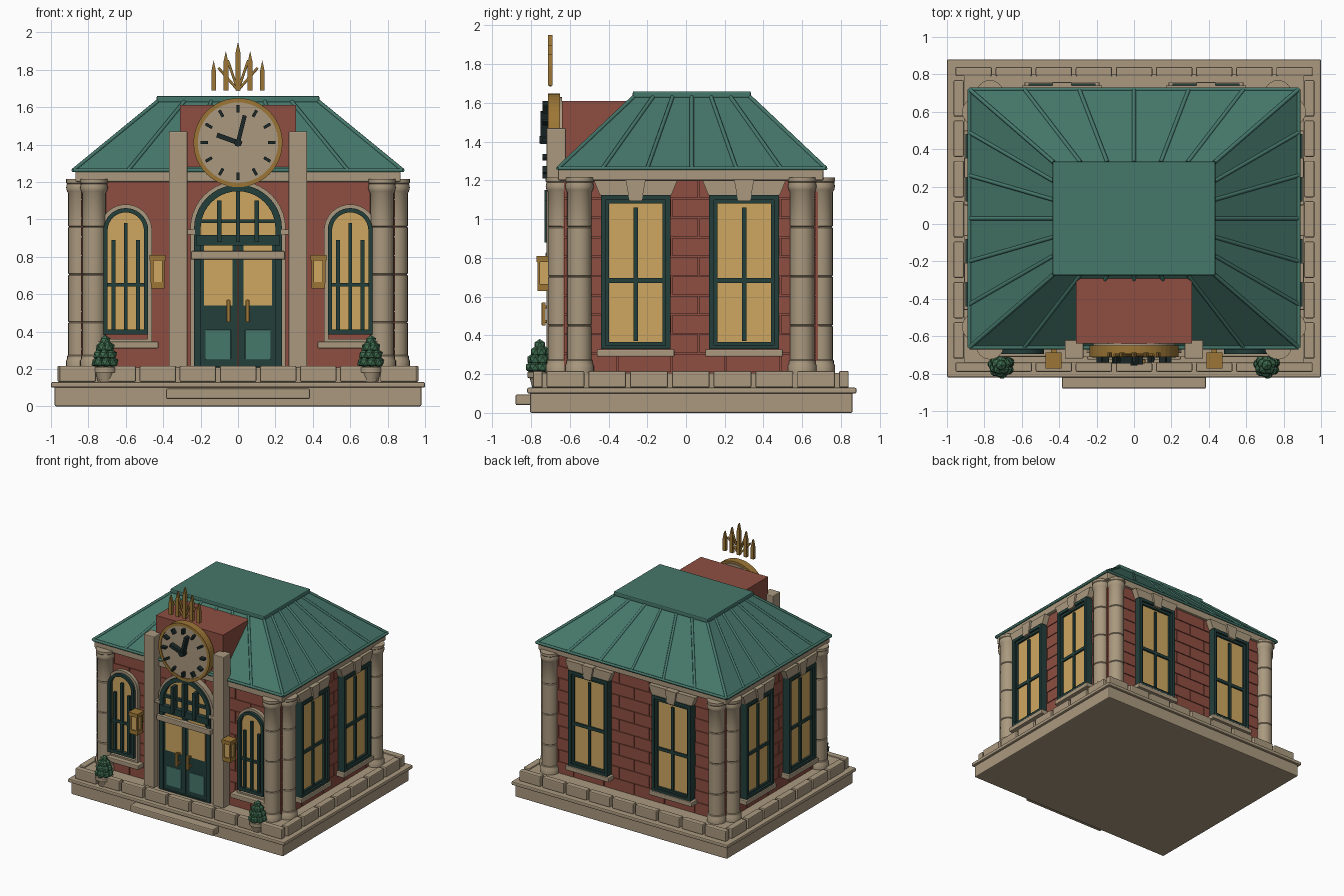
import bpy, bmesh
from math import sin, cos, pi, radians
from mathutils import Matrix, Vector

cube = bpy.data.objects.get("Cube")
if cube:
    bpy.data.objects.remove(cube)


def material(name, *rgb):
    linear = [(c / 255 / 12.92) if c < 11 else ((c / 255 + .055) / 1.055) ** 2.4 for c in rgb]
    m = bpy.data.materials.new(name)
    m.use_nodes = True
    m.diffuse_color = (*linear, 1)
    m.node_tree.nodes["Principled BSDF"].inputs["Base Color"].default_value = (*linear, 1)
    return m


stone = material("stone", 170, 153, 127)
brick = material("brick", 142, 78, 65)
roof_green = material("roof green", 70, 120, 107)
dark_green = material("dark green", 35, 63, 59)
glass = material("warm glass", 207, 167, 97)
gold = material("gold", 156, 118, 54)
leaf = material("leaf", 62, 108, 79)
black = material("clock black", 28, 40, 40)
HOME = Matrix()


def finish(name, bm, mat, M=HOME, bevel=0, smooth=False):
    bmesh.ops.transform(bm, matrix=M, verts=bm.verts)
    bmesh.ops.recalc_face_normals(bm, faces=bm.faces)
    mesh = bpy.data.meshes.new(name)
    bm.to_mesh(mesh)
    bm.free()
    mesh.materials.append(mat)
    ob = bpy.data.objects.new(name, mesh)
    bpy.context.collection.objects.link(ob)
    if bevel:
        mod = ob.modifiers.new("soft edges", 'BEVEL')
        mod.width, mod.segments = bevel, 2
    if smooth:
        bpy.ops.object.select_all(action='DESELECT')
        ob.select_set(True)
        bpy.context.view_layer.objects.active = ob
        bpy.ops.object.shade_smooth_by_angle(angle=radians(35))
    return ob


def boxes(name, mat, items, M=HOME, bevel=0):
    """Each item is x0, x1, y0, y1, z0, z1."""
    bm = bmesh.new()
    for x0, x1, y0, y1, z0, z1 in items:
        place = Matrix.Translation(((x0 + x1) / 2, (y0 + y1) / 2, (z0 + z1) / 2))
        size = Matrix.Diagonal((x1 - x0, y1 - y0, z1 - z0, 1))
        bmesh.ops.create_cube(bm, size=1, matrix=place @ size)
    return finish(name, bm, mat, M, bevel)


def prism(name, mat, outline, y0, y1, M=HOME, hole=None):
    """Extrude an x-z outline along y, optionally with a matching hole."""
    bm = bmesh.new()
    loops = [[bm.verts.new((x, y, z)) for x, z in pts] for pts in (outline, hole or []) for y in (y0, y1)]
    bands = [(0, 1)] + ([(2, 3), (0, 2), (1, 3)] if hole else [])
    n = len(outline)
    for a, b in bands:
        for i in range(n):
            j = (i + 1) % n
            bm.faces.new((loops[a][i], loops[a][j], loops[b][j], loops[b][i]))
    if not hole:
        bm.faces.new(loops[0])
        bm.faces.new(loops[1])
    return finish(name, bm, mat, M)


def lathe(name, mat, profile, x, y, sides=24):
    bm = bmesh.new()
    rings = [[bm.verts.new((r * cos(2 * pi * i / sides), r * sin(2 * pi * i / sides), z))
              for i in range(sides)] for r, z in profile]
    for low, high in zip(rings, rings[1:]):
        for i in range(sides):
            j = (i + 1) % sides
            bm.faces.new((low[i], low[j], high[j], high[i]))
    bm.faces.new(rings[0])
    bm.faces.new(rings[-1])
    return finish(name, bm, mat, Matrix.Translation((x, y, 0)), smooth=True)


def rods(name, mat, lines, radius):
    curve = bpy.data.curves.new(name, 'CURVE')
    curve.dimensions, curve.bevel_depth, curve.bevel_resolution = '3D', radius, 1
    curve.use_fill_caps = True
    for ends in lines:
        spline = curve.splines.new('POLY')
        spline.points.add(1)
        for point, co in zip(spline.points, ends):
            point.co = (*co, 1)
    curve.materials.append(mat)
    bpy.context.collection.objects.link(bpy.data.objects.new(name, curve))


def arch(w, bottom, spring, n=20):
    arc = [(-w * cos(pi * i / n), spring + w * sin(pi * i / n)) for i in range(n + 1)]
    return [(-w, bottom)] + arc + [(w, bottom)]


def rect(w, z0, z1):
    return [(-w, z0), (-w, z1), (w, z1), (w, z0)]


def disc(r, n=48):
    return [(r * sin(2 * pi * i / n), r * cos(2 * pi * i / n)) for i in range(n)]


def side(x, y, angle):
    return Matrix.Translation((x, y, 0)) @ Matrix.Rotation(radians(angle), 4, 'Z')


FRONT, BACK = side(0, -.64, 0), side(0, .69, 180)
LEFT, RIGHT = side(.84, .02, 90), side(-.84, .02, -90)

# Base, step and plinth with its rim of blocks
boxes("base", stone, [(-.98, .98, -.805, .86, 0, .11)], bevel=.008)
boxes("base_lip", stone, [(-1, 1, -.82, .88, .1, .13)], bevel=.008)
boxes("front_step", stone, [(-.385, .385, -.88, -.79, .04, .095)], bevel=.008)
boxes("plinth", stone, [(-.91, .91, -.74, .8, .12, .207)])
rim = []
for i in range(9):
    x = -.965 + i * 1.93 / 9
    rim += [(x + .01, x + .205, y, y + .05, .13, .217) for y in (-.79, .79)]
for i in range(7):
    y = -.73 + i * 1.51 / 7
    rim += [(x, x + .055, y + .01, y + .205, .13, .217) for x in (-.965, .91)]
boxes("plinth_blocks", stone, rim, bevel=.008)

# Brick walls with staggered raised courses
boxes("walls", brick, [(-.832, .832, -.632, .682, .2, 1.22)])
for name, M, half in (("front", FRONT, .83), ("back", BACK, .83), ("left", LEFT, .65), ("right", RIGHT, .65)):
    courses = []
    for row in range(10):
        x = -half - (.14 if row % 2 else 0)
        while x < half:
            a, b = max(x, -half), min(x + .272, half)
            if b - a > .02:
                courses.append((a, b, 0, .012, .21 + row * .1, .304 + row * .1))
            x += .28
    boxes(name + "_bricks", brick, courses, M)

# Paired corner columns built of drums
shaft = [(.074, .207), (.074, .245), (.068, .255), (.068, .27), (.063, .275)]
for z in (.45, .705, .96):
    shaft += [(.063, z - .005), (.058, z), (.063, z + .005)]
shaft += [(.063, 1.14), (.07, 1.15), (.074, 1.17), (.07, 1.19), (.074, 1.195), (.074, 1.215)]
for sx in (-1, 1):
    for x, y in ((.77, -.65), (.845, -.55), (.77, .695), (.845, .6)):
        lathe("corner_column", stone, shaft, sx * x, y)

# Cornice and hipped roof with standing seams
boxes("cornice", stone, [(-.87, .87, -.66, .71, 1.2, 1.26)], bevel=.008)
MID = .03
eave = [Vector((sx * .88, MID + sy * .69, 1.262)) for sx, sy in ((-1, -1), (1, -1), (1, 1), (-1, 1))]
crest = [Vector((sx * .43, MID + sy * .3, 1.63)) for sx, sy in ((-1, -1), (1, -1), (1, 1), (-1, 1))]
bm = bmesh.new()
low, high = [[bm.verts.new(p) for p in ring] for ring in (eave, crest)]
for i in range(4):
    j = (i + 1) % 4
    bm.faces.new((low[i], low[j], high[j], high[i]))
bm.faces.new(low)
bm.faces.new(high)
finish("roof", bm, roof_green)
seams = []
for i in range(4):
    j = (i + 1) % 4
    seams += [(eave[i].lerp(eave[j], k / 6), crest[i].lerp(crest[j], k / 6)) for k in range(6)]
    seams.append((eave[i], eave[j]))
rods("roof_seams", roof_green, seams, .011)
boxes("roof_cap", roof_green, [(-.435, .435, MID - .305, MID + .305, 1.625, 1.66)], bevel=.008)

# Clock tower and its pillars
boxes("clock_tower", brick, [(-.31, .31, -.64, -.27, 1.25, 1.61)])
boxes("tower_pillars", stone, [(x - .05, x + .05, -.72, -.62, .207, 1.47) for x in (-.32, .32)], bevel=.006)

# Clock
CLOCK = Matrix.Translation((0, -.7, 1.41))
prism("clock_face", stone, disc(.22), -.005, .06, CLOCK)
prism("clock_rim", gold, disc(.238), -.012, .05, CLOCK, disc(.215))


def dial_bar(name, angle, width, start, end, depth):
    boxes(name, black, [(-width, width, depth, 0, start, end)], CLOCK @ Matrix.Rotation(radians(angle), 4, 'Y'))


for hour in range(12):
    dial_bar("hour_mark", hour * 30, .008, .16, .2, -.04)
dial_bar("hour_hand", -70, .013, -.02, .12, -.045)
dial_bar("minute_hand", 14, .011, -.02, .15, -.052)
prism("clock_hub", black, disc(.02, 16), -.056, 0, CLOCK)

# Gold finial spikes above the clock
for x, top in ((-.13, 1.85), (-.065, 1.9), (0, 1.95), (.065, 1.9), (.13, 1.85)):
    w = .013
    spike = [(x - w, 1.69), (x - w, top - .06), (x, top), (x + w, top - .06), (x + w, 1.69)]
    prism("finial_spike", gold, spike, -.712, -.688)
rods("finial_braces", gold, [((0, -.7, 1.69), (x, -.7, z)) for x, z in
                             ((-.105, 1.81), (-.055, 1.85), (.055, 1.85), (.105, 1.81))], .008)

# Tall rectangular windows on the sides and back
for wall, gap in ((LEFT, .28), (RIGHT, .28), (BACK, .385)):
    for u in (-gap, gap):
        M = wall @ Matrix.Translation((u, 0, 0))
        prism("window_frame", dark_green, rect(.18, .33, 1.125), -.06, .01, M, rect(.155, .35, 1.1))
        prism("window_sash", dark_green, rect(.157, .345, 1.105), -.045, .01, M, rect(.138, .365, 1.08))
        prism("window_glass", glass, rect(.145, .355, 1.09), -.028, .01, M)
        boxes("window_bars", dark_green, [(-.011, .011, -.042, 0, .37, 1.06), (-.14, .14, -.042, 0, .67, .695)], M)
        boxes("window_sill", stone, [(-.2, .2, -.07, .01, .29, .328)], M, .006)
        prism("window_lintel", stone, [(-.185, 1.125), (-.215, 1.2), (.215, 1.2), (.185, 1.125)], -.05, .01, M)
        prism("window_keystone", stone, [(-.032, 1.095), (-.052, 1.205), (.052, 1.205), (.032, 1.095)],
              -.066, .01, M)

# Arched front windows, lanterns and potted shrubs
for sx in (-1, 1):
    M = FRONT @ Matrix.Translation((sx * .6, 0, 0))
    prism("arch_surround", stone, arch(.14, .34, .94), -.03, .01, M, arch(.115, .36, .94))
    prism("arch_frame", dark_green, arch(.12, .385, .94), -.055, .01, M, arch(.097, .41, .94))
    prism("arch_glass", glass, arch(.105, .395, .94), -.025, .01, M)
    bars = [(x - .01, x + .01, -.045, 0, .4, top) for x, top in ((-.065, .89), (0, .98), (.065, .89))]
    boxes("arch_bars", dark_green, bars + [(-.1, .1, -.042, 0, .64, .66)], M)
    boxes("arch_sill", stone, [(-.175, .175, -.07, .01, .31, .347)], M, .006)

    L = FRONT @ Matrix.Translation((sx * .43, -.09, 0))
    posts = [(x - .007, x + .007, y - .007, y + .007, .66, .79) for x in (-.03, .03) for y in (-.03, .03)]
    boxes("lantern_frame", gold, posts + [(-.042, .042, -.042, .042, .78, .81), (-.036, .036, -.036, .036, .63, .665),
                                          (-.015, .015, .03, .095, .7, .74)], L)
    boxes("lantern_glass", glass, [(-.028, .028, -.028, .028, .66, .785)], L)

    x, y = sx * .71, -.755
    lathe("flower_pot", stone, [(.038, .13), (.052, .18), (.064, .182), (.064, .21), (.05, .212)], x, y, 16)
    bm = bmesh.new()
    for z, ring, count in ((.235, .045, 7), (.275, .038, 6), (.315, .024, 5), (.35, 0, 1)):
        for i in range(count):
            t = 2 * pi * i / count + z * 9
            spot = Matrix.Translation((x + ring * cos(t), y + ring * sin(t), z))
            bmesh.ops.create_icosphere(bm, subdivisions=1, radius=.031, matrix=spot)
    finish("shrub", bm, leaf)

# Entrance: arched transom over double doors
prism("door_surround", stone, arch(.255, .207, .95), -.05, .01, FRONT, arch(.225, .208, .95))
prism("door_frame", dark_green, arch(.235, .207, .95), -.065, .01, FRONT, arch(.2, .215, .95))
prism("transom_glass", glass, arch(.21, .86, .95), -.035, .01, FRONT)
boxes("transom_bars", dark_green, [(x - .012, x + .012, -.09, 0, .88, top) for x, top in
                                   ((-.1, 1.1), (0, 1.15), (.1, 1.1))]
      + [(-.205, .205, -.06, 0, .98, 1.0), (-.225, .225, -.075, 0, .86, .915)], FRONT)
boxes("imposts", stone, [(x - .02, x + .02, -.07, 0, .92, .945) for x in (-.25, .25)], FRONT)
boxes("door_canopy", stone, [(-.25, .25, -.085, 0, .785, .83)], FRONT, .006)
for sx in (-1, 1):
    M = FRONT @ Matrix.Translation((sx * .106, 0, 0))
    boxes("door_leaf", dark_green, [(-.102, .102, -.05, 0, .207, .88)], M)
    boxes("door_glass", glass, [(-.077, .077, -.056, 0, .54, .86)], M)
    boxes("door_panel", roof_green, [(-.068, .068, -.056, 0, .25, .41)], M, .004)
    boxes("door_handle", gold, [(-sx * .055 - .01, -sx * .055 + .01, -.105, -.085, .45, .57)]
          + [(-sx * .055 - .006, -sx * .055 + .006, -.09, -.045, z, z + .015) for z in (.465, .54)], M, .004)
